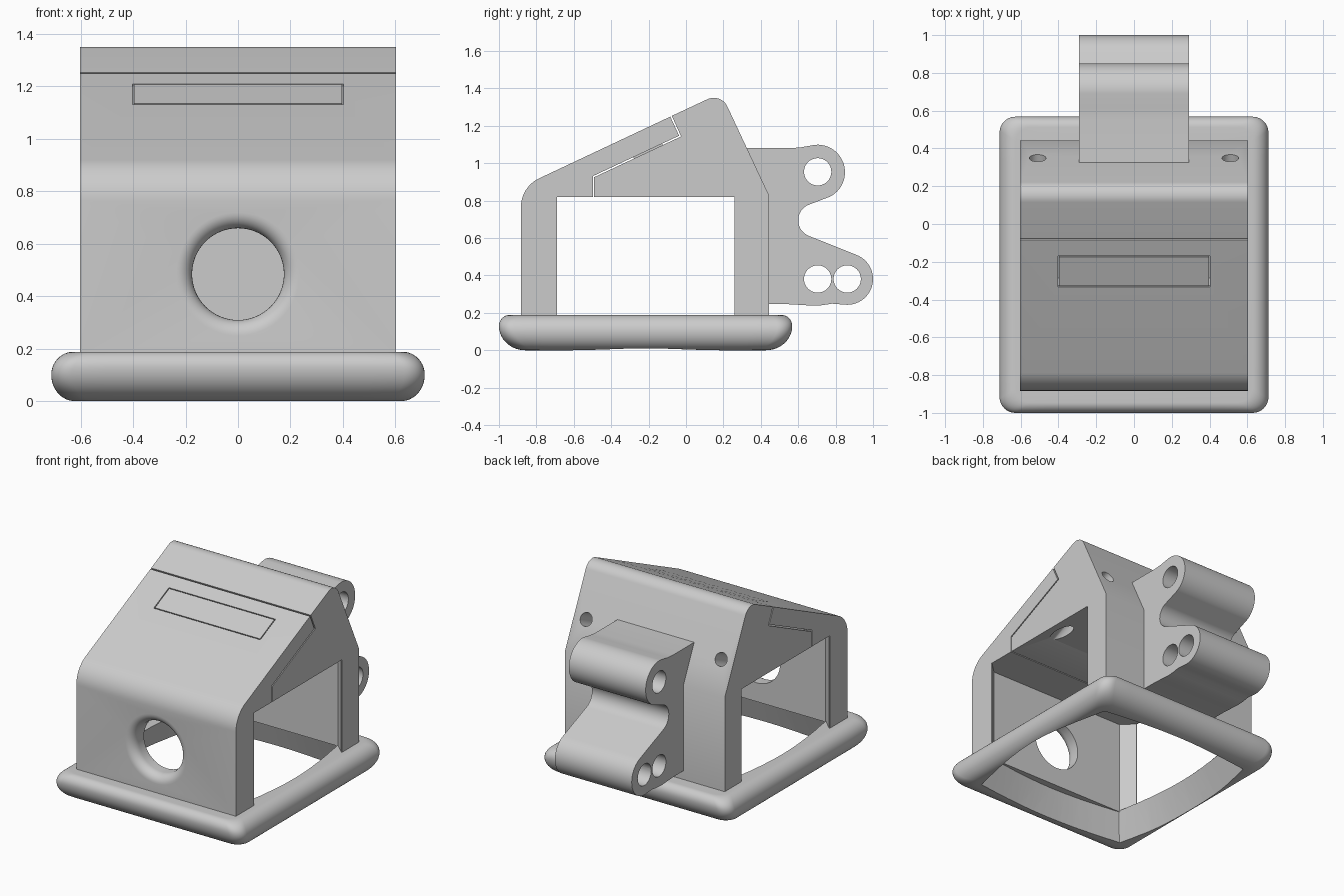
import bpy, bmesh, math
from mathutils import Vector

if "Cube" in bpy.data.objects:
    bpy.data.objects.remove(bpy.data.objects["Cube"])

SLOPE = math.atan(0.471)          # roof pitch


def make(name, verts, faces):
    me = bpy.data.meshes.new(name)
    me.from_pydata(verts, [], faces)
    bm = bmesh.new()
    bm.from_mesh(me)
    bmesh.ops.recalc_face_normals(bm, faces=bm.faces)
    bm.to_mesh(me)
    bm.free()
    ob = bpy.data.objects.new(name, me)
    bpy.context.collection.objects.link(ob)
    return ob


def loft(name, rings):
    """Closed solid through rings of equal length, capped at both ends."""
    n = len(rings[0])
    faces = [(a * n + i, a * n + (i + 1) % n, (a + 1) * n + (i + 1) % n, (a + 1) * n + i)
             for a in range(len(rings) - 1) for i in range(n)]
    faces += [list(range(n)), list(range((len(rings) - 1) * n, len(rings) * n))]
    return make(name, [v for r in rings for v in r], faces)


def activate(ob):
    bpy.ops.object.select_all(action='DESELECT')
    ob.select_set(True)
    bpy.context.view_layer.objects.active = ob


def smooth(ob):
    activate(ob)
    bpy.ops.object.shade_smooth_by_angle(angle=math.radians(30))


def arc(cy, cz, r, a0, a1, n=14):
    angles = [math.radians(a0 + (a1 - a0) * i / n) for i in range(n + 1)]
    return [(cy + r * math.cos(a), cz + r * math.sin(a)) for a in angles]


def rounded(points, n=10):
    """Outline from (y, z) or (y, z, radius) corners."""
    out = []
    for i, p in enumerate(points):
        c = Vector(p[:2])
        if len(p) == 2:
            out.append(tuple(c))
            continue
        u = (Vector(points[i - 1][:2]) - c).normalized()
        v = (Vector(points[(i + 1) % len(points)][:2]) - c).normalized()
        half = u.angle(v) / 2
        mid = c + (u + v).normalized() * p[2] / math.sin(half)
        d0 = c + u * p[2] / math.tan(half) - mid
        d1 = c + v * p[2] / math.tan(half) - mid
        for k in range(n + 1):
            d = d0.lerp(d1, k / n).normalized() * p[2]
            out.append(tuple(mid + d))
    return out


def extrude_x(name, outline, hw):
    return loft(name, [[(x, y, z) for y, z in outline] for x in (-hw, hw)])


def box(name, size, loc, rot=0):
    bpy.ops.mesh.primitive_cube_add(size=1, location=loc, rotation=(rot, 0, 0))
    ob = bpy.context.object
    ob.name, ob.scale = name, size
    return ob


def cylinder(r, depth, loc, rot):
    bpy.ops.mesh.primitive_cylinder_add(vertices=40, radius=r, depth=depth, location=loc, rotation=rot)
    return bpy.context.object


def cut(ob, cutter):
    cutter.hide_render = True
    bpy.context.view_layer.update()
    m = ob.modifiers.new("cut", 'BOOLEAN')
    m.operation, m.solver, m.object = 'DIFFERENCE', 'EXACT', cutter
    activate(ob)
    bpy.ops.object.modifier_apply(modifier=m.name)
    bpy.data.objects.remove(cutter)


def recess(ob, y, depth):
    """Shallow inner wall recess with slanted sides; depth is signed along y."""
    plan = [(-.52, y + depth), (.52, y + depth), (.598, y), (.598, y - depth), (-.598, y - depth), (-.598, y)]
    cut(ob, loft("recess_cutter", [[(px, py, z) for px, py in plan] for z in (.1, .82)]))


def rect_ring(x0, x1, y0, y1, r, z, bows=(0, 0), nc=8, ne=10):
    """Rounded rectangle, optionally with edges bowed outward."""
    cs = [(x1 - r, y1 - r), (x0 + r, y1 - r), (x0 + r, y0 + r), (x1 - r, y0 + r)]
    ring = []
    for q, (cx, cy) in enumerate(cs):
        a = math.pi / 2 * q
        for k in range(nc + 1):
            t = a + math.pi / 2 * k / nc
            ring.append(Vector((cx + r * math.cos(t), cy + r * math.sin(t), z)))
        nx, ny = cs[(q + 1) % 4]
        t = a + math.pi / 2
        d = Vector((math.cos(t), math.sin(t), 0))
        start, end = ring[-1].copy(), Vector((nx, ny, z)) + d * r
        for k in range(1, ne):
            ring.append(start.lerp(end, k / ne) + d * bows[(q + 1) % 2] * math.sin(math.pi * k / ne))
    return ring


def inset(z, split, low, high, top=0.188):
    """Edge rounding: ellipse of width low below the split height, high above."""
    f, w = ((split - z) / split, low) if z < split else ((z - split) / (top - split), high)
    return w * (1 - math.sqrt(max(0, 1 - f * f)))


# base frame: rounded outside, opening with bowed, flared sides
rings = []
for k in range(25):
    z = 0.094 * (1 - math.cos(math.pi * k / 24))
    ix, iy = inset(z, 0.10, 0.09, 0.085), inset(z, 0.13, 0.14, 0.055)
    rings.append(rect_ring(-.712 + ix, .712 - ix, -1 + iy, .568 - iy, 0.08, z))
base = loft("base_frame", rings)
opening = []
for z in (-0.05, 0.25):
    f = z / 0.188                 # 0 at the bottom, 1 at the top
    x, y0, y1 = .575 - .055 * f, -.825 + .06 * f, .395 - .06 * f
    opening.append(rect_ring(-x, x, y0, y1, 0.004, z, (0.09 - 0.03 * f, 0.045), nc=1))
cut(base, loft("opening_cutter", opening))
smooth(base)

# front cover: front wall and sloping roof slab
cover = extrude_x("front_cover", rounded([
    (-.883, .18), (-.883, .873, .17), (-.084, 1.249), (-.037, 1.147),
    (-.498, .931), (-.498, .82), (-.69, .82), (-.69, .18)]), 0.603)
recess(cover, -.69, -.075)

# round opening with a rolled outer lip
lip = [(0.245, -0.95)] + [
    (0.235 - 0.06 * math.sin(t), -0.883 + 0.06 * (1 - math.cos(t)))
    for t in (math.pi / 2 * k / 8 for k in range(9))] + [(0.175, -0.6)]
S = 64
cut(cover, loft("lip_cutter", [
    [(r * math.cos(2 * math.pi * i / S), y, 0.484 + r * math.sin(2 * math.pi * i / S)) for i in range(S)]
    for r, y in lip]))

# roof tab in its slot
top = Vector((0, -0.2525, 1.1697))
normal = Vector((0, -math.sin(SLOPE), math.cos(SLOPE)))
cut(cover, box("slot_cutter", (0.806, 0.182, 0.3), top, SLOPE))
smooth(cover)
box("roof_tab", (0.794, 0.170, 0.14), top - normal * 0.07, SLOPE)

# rear body: ridge, back slope and back wall
body = extrude_x("rear_body", rounded([
    (-.491, .82), (-.491, .925), (-.026, 1.143), (-.076, 1.253), (.187, 1.376, .08),
    (.443, .830), (.443, .18), (.26, .18), (.26, .82)]), 0.603)
recess(body, .26, .075)
for sx in (-1, 1):                # slanted screw holes
    cut(body, cylinder(0.044, 1.2, (sx * 0.51, 0.347, 1.03), (-math.atan2(0.907, 0.42), 0, 0)))
smooth(body)

# hinge bracket on the back
outline = [(.435, .247), (.435, .83), (.318, 1.08), (.555, 1.08), (.615, 1.085)]
outline += arc(.703, .952, .147, 95, -63, 24)
outline += arc(.69, .695, .09, 117, 250, 16)
outline += arc(.862, .381, .138, 70, -90, 24)
outline += [(.82, .246), (.78, .249), (.73, .241), (.68, .238), (.62, .242), (.55, .246)]
bracket = extrude_x("hinge_bracket", outline, 0.29)
for y, z in ((.704, .954), (.704, .381), (.862, .381)):
    cut(bracket, cylinder(0.073, 1, (0, y, z), (0, math.pi / 2, 0)))
smooth(bracket)
